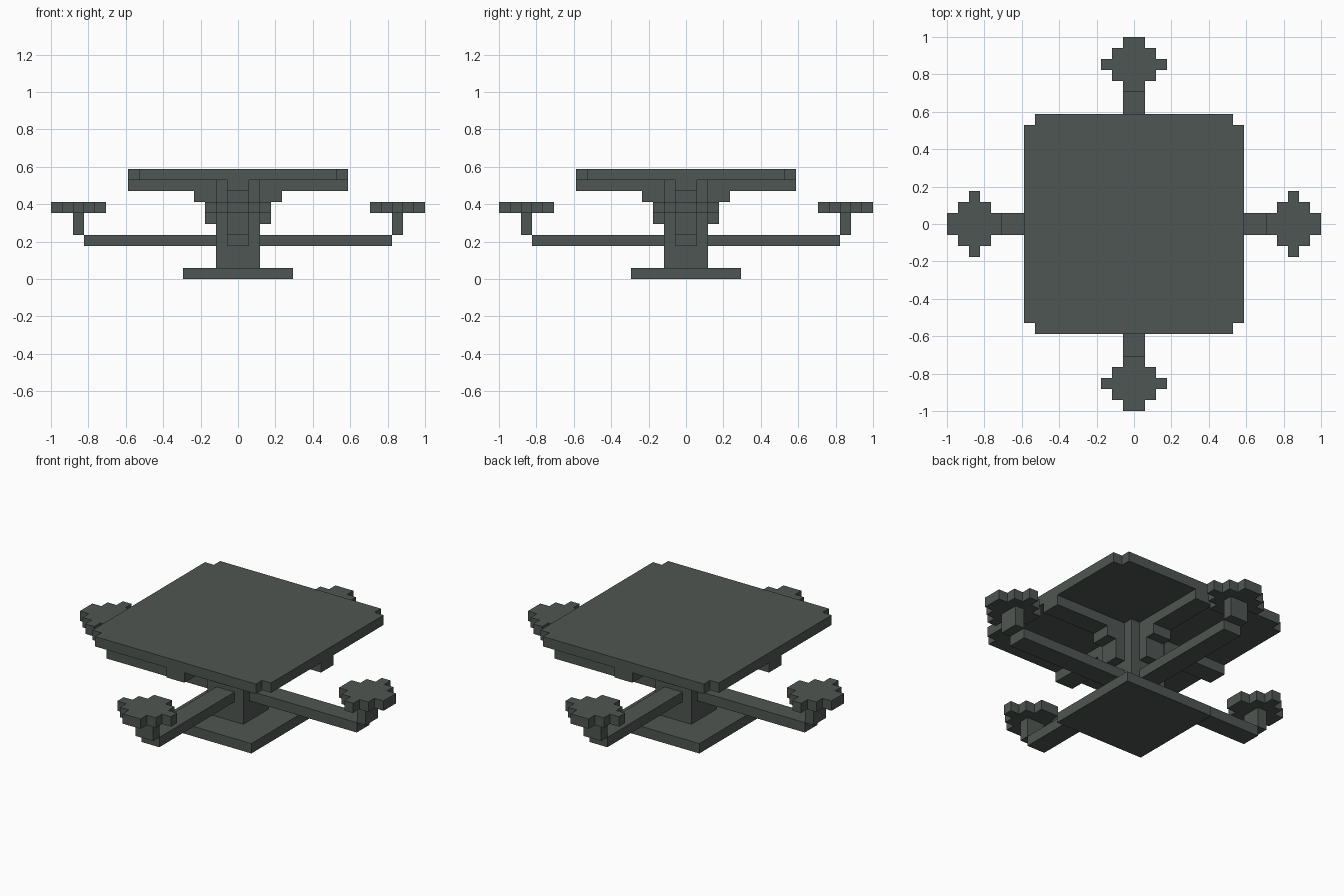
import bpy
import bmesh
import math
from mathutils import Matrix

cube = bpy.data.objects.get("Cube")
if cube:
    bpy.data.objects.remove(cube, do_unlink=True)

U = 1 / 17  # one block of the grid

paint = bpy.data.materials.new("dark grey green")
paint.use_nodes = True
colour = (0.078, 0.093, 0.084, 1)
paint.diffuse_color = colour
paint.node_tree.nodes["Principled BSDF"].inputs["Base Color"].default_value = colour


def prism(name, outline, z0, z1, angle=0.0):
    """Extrude a flat outline (in blocks) from z0 to z1, turned about the z axis."""
    bm = bmesh.new()
    face = bm.faces.new([bm.verts.new((x * U, y * U, z0 * U)) for x, y in outline])
    top = bmesh.ops.extrude_face_region(bm, geom=[face])["geom"]
    verts = [v for v in top if isinstance(v, bmesh.types.BMVert)]
    bmesh.ops.translate(bm, verts=verts, vec=(0, 0, (z1 - z0) * U))
    bmesh.ops.recalc_face_normals(bm, faces=bm.faces)
    bm.transform(Matrix.Rotation(angle, 4, "Z"))
    mesh = bpy.data.meshes.new(name)
    bm.to_mesh(mesh)
    bm.free()
    mesh.materials.append(paint)
    obj = bpy.data.objects.new(name, mesh)
    bpy.context.collection.objects.link(obj)
    return obj


def rect(x0, x1, half):
    return [(x0, -half), (x1, -half), (x1, half), (x0, half)]


def stepped(corner, cx=0, cy=0):
    """Mirror one quadrant's stepped corner into a closed outline."""
    back = corner[::-1]
    pts = corner + [(-x, y) for x, y in back]
    pts += [(-x, -y) for x, y in corner] + [(x, -y) for x, y in back]
    return [(x + cx, y + cy) for x, y in pts]


# Base, column and notched tabletop
prism("base_plate", rect(-5, 5, 5), 0, 1)
prism("column", rect(-2, 2, 2), 1, 9)
prism("tabletop", stepped([(10, 9), (9, 9), (9, 10)]), 9, 10)

# Side view of a stepped bracket: (outer reach, bottom, top)
bracket_steps = [(10, 8, 9), (4, 7, 8), (3, 5, 7)]
# Quadrant of the stepped round seat
seat_corner = [(2.5, 1), (1.5, 1), (1.5, 2), (0.5, 2), (0.5, 3)]

# Four identical sides: bracket, seat arm, post and seat
for i, side in enumerate(("left", "back", "right", "front")):
    turn = i * math.pi / 2
    for n, (reach, z0, z1) in enumerate(bracket_steps):
        prism(f"{side}_bracket_{n + 1}", rect(2, reach, 1), z0, z1, turn)
    prism(f"{side}_arm", rect(2, 14, 1), 3, 4, turn)
    prism(f"{side}_seat_post", rect(14, 15, 1), 4, 6, turn)
    prism(f"{side}_seat", stepped(seat_corner, cx=14.5), 6, 7, turn)
